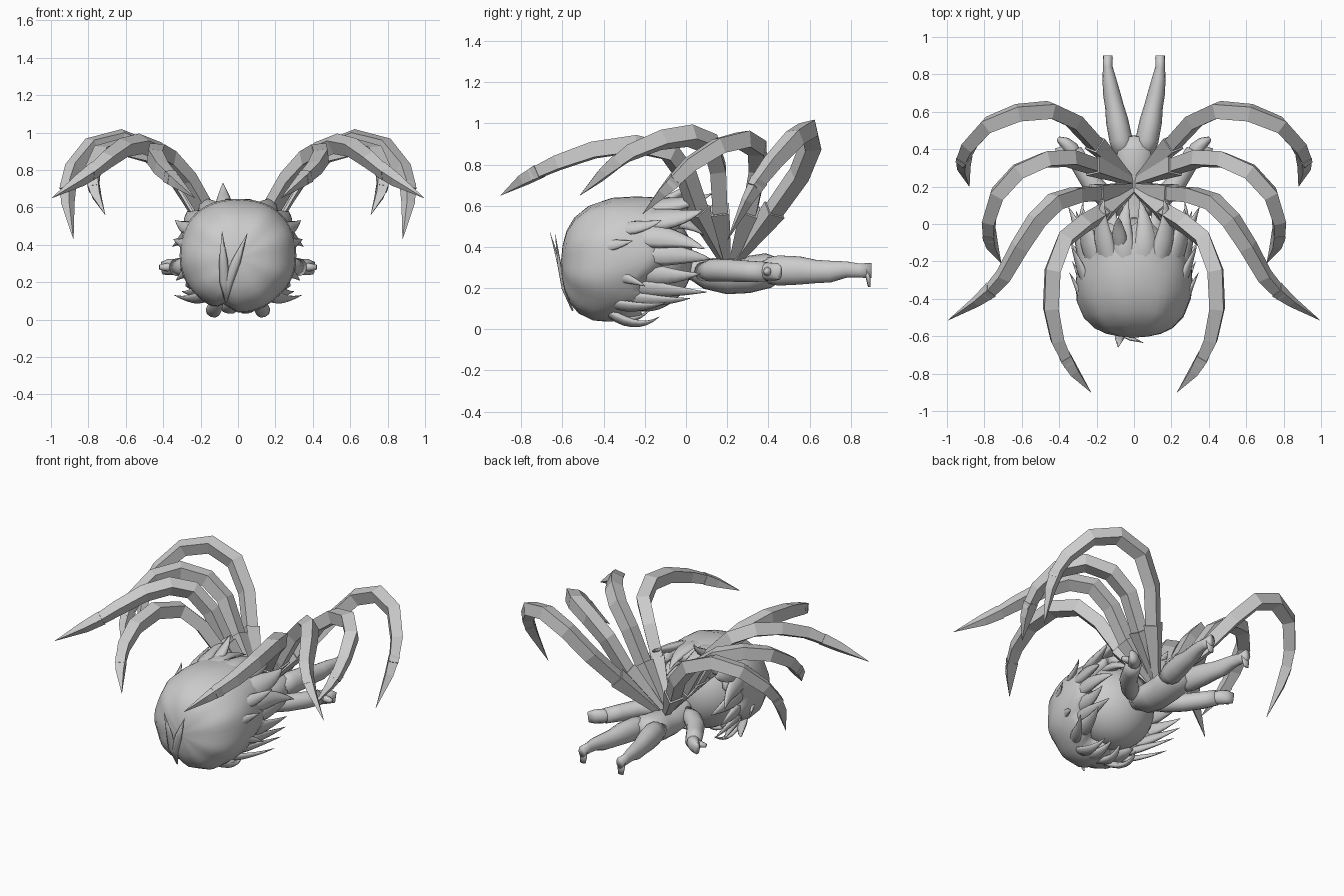
import bpy, math
from mathutils import Vector


def make(name, verts, faces, smooth=True, mirror=False):
    me = bpy.data.meshes.new(name)
    me.from_pydata([tuple(v) for v in verts], [], faces)
    me.update()
    ob = bpy.data.objects.new(name, me)
    bpy.context.collection.objects.link(ob)
    if smooth:
        for p in me.polygons:
            p.use_smooth = True
    if mirror:
        ob.modifiers.new("mirror", 'MIRROR').use_mirror_merge = False
    return ob


def tube(name, pts, radii, sides=10, ref=(0, 0, 1), smooth=True, mirror=False):
    """Loft elliptical rings along a path; a radius is a number or (side, ref) pair."""
    pts = [Vector(p) for p in pts]
    ref = Vector(ref).normalized()
    verts, faces, n = [], [], len(pts)
    for i, p in enumerate(pts):
        t = (pts[min(i + 1, n - 1)] - pts[max(i - 1, 0)]).normalized()
        a = (ref - t * ref.dot(t)).normalized()
        b = a.cross(t)
        r = radii[i]
        rb, ra = r if isinstance(r, tuple) else (r, r)
        for k in range(sides):
            w = 2 * math.pi * k / sides
            verts.append(p + b * rb * math.cos(w) + a * ra * math.sin(w))
    for i in range(n - 1):
        for k in range(sides):
            k2 = (k + 1) % sides
            faces.append((i * sides + k, i * sides + k2, (i + 1) * sides + k2, (i + 1) * sides + k))
    faces.append(tuple(reversed(range(sides))))
    faces.append(tuple(range((n - 1) * sides, n * sides)))
    return make(name, verts, faces, smooth, mirror)


def lock(name, a, b, c, w, thick=0.5, mirror=True):
    """Curved hair spike rooted under the cap at a, bending by b and ending at c."""
    a, b, c = Vector(a), Vector(b), Vector(c)
    out = (a + b) / 2 - Vector((0, -0.2, 0.34))
    out.y = 0
    a = a - out.normalized() * .025
    ctrl = b * 2 - (a + c) / 2
    pts, rad = [], []
    for i in range(9):
        t = i / 8
        pts.append(a * (1 - t) ** 2 + ctrl * 2 * t * (1 - t) + c * t * t)
        r = w * (1 - t ** 1.4) * min(1, .5 + 1.6 * t) + 0.002
        rad.append((r, r * thick))
    tube(name, pts, rad, 8, out, True, mirror)


# Hair cap: superellipse rings along y, with a rim slanted toward the face
profile = [(0, .02), (.012, .25), (.045, .48), (.11, .68), (.23, .86), (.42, .98),
           (.6, 1.0), (.8, .98), (1.0, .9), (.97, .78)]
N = 48
verts, faces = [], []
for f, r in profile:
    for k in range(N):
        w = 2 * math.pi * k / N
        c, s = math.cos(w), math.sin(w)
        x = math.copysign(abs(c) ** .88, c) * .312
        z = math.copysign(abs(s) ** .88, s) * .305
        if s < 0:
            x *= 1 - .2 * s * s
        # parting on the face side
        z += .04 * math.exp(-((x + .07) / .04) ** 2) * (s < -.5) * min(1, r)
        end = -.12 + .12 * s + .03 * math.cos(9 * w)
        verts.append((x * r, -.607 + f * (end + .607), .34 + z * r - .015 * (1 - r)))
for i in range(len(profile) - 1):
    for k in range(N):
        k2 = (k + 1) % N
        faces.append((i * N + k, i * N + k2, (i + 1) * N + k2, (i + 1) * N + k))
faces.append(tuple(reversed(range(N))))
make("hair_cap", verts, faces)

# Head inside the hair
bpy.ops.mesh.primitive_uv_sphere_add(segments=32, ring_count=20, location=(0, -.2, .34))
head = bpy.context.object
head.name = "head"
head.scale = (.26, .235, .255)
bpy.ops.object.shade_smooth_by_angle()

# Hair spikes around the rim, mirrored left and right
locks = [
    ((.05, -.26, .62), (.06, -.05, .61), (.03, .13, .57), .085),
    ((.13, -.24, .61), (.17, -.03, .61), (.16, .13, .66), .075),
    ((.21, -.25, .55), (.25, -.05, .54), (.27, .08, .58), .085),
    ((.10, -.18, .56), (.12, -.02, .52), (.10, .10, .45), .075),
    ((.28, -.27, .46), (.29, -.07, .44), (.35, .09, .39), .075),
    ((.28, -.27, .37), (.28, -.04, .36), (.27, .12, .34), .07),
    ((.27, -.27, .28), (.27, -.09, .26), (.31, .07, .27), .065),
    ((.24, -.30, .20), (.25, -.11, .19), (.28, .10, .18), .06),
    ((.20, -.34, .14), (.23, -.15, .14), (.30, .02, .15), .055),
    ((.19, -.38, .11), (.25, -.23, .11), (.34, -.10, .13), .045),
    ((.11, -.42, .09), (.14, -.26, .03), (.12, -.13, .06), .05),
    ((.04, -.42, .07), (.05, -.28, .05), (.03, -.17, .10), .055),
    ((.28, -.45, .41), (.30, -.35, .41), (.345, -.26, .43), .04),
    ((.27, -.34, .50), (.295, -.21, .50), (.335, -.12, .53), .045),
    ((.26, -.42, .27), (.285, -.30, .25), (.33, -.20, .21), .04),
]
for i, (a, b, c, w) in enumerate(locks):
    lock(f"hair_lock_{i + 1}", a, b, c, w)
lock("hair_tuft", (-.08, -.16, .62), (-.08, -.03, .66), (-.08, .03, .73), .05, .6, False)

# Two thin leaf-like strands on the crown
for i, (x, z, y) in enumerate([(-.085, .47, -.66), (.05, .46, -.635)]):
    pts = [(-.065, -.55, .09), (-.07 + (x + .07) * .15, -.595, .2),
           (-.07 + (x + .07) * .5, -.615, .31), (x, y, z)]
    tube(f"crown_strand_{i + 1}", pts, [.005, (.026, .01), (.024, .01), .001], 6, (0, -1, 0))

# Torso and neck
tube("torso", [(0, -.05, .31), (0, .04, .29), (0, .1, .27), (0, .2, .26), (0, .3, .265), (0, .4, .285), (0, .47, .29)],
     [(.05, .05), (.06, .055), (.11, .075), (.1, .09), (.1, .09), (.113, .085), (.06, .05)], 20)

# Legs and feet
tube("leg", [(.05, .36, .285), (.07, .45, .285), (.09, .55, .285), (.105, .63, .28), (.12, .7, .28),
             (.133, .78, .29), (.14, .84, .285), (.14, .9, .285)],
     [.055, (.062, .075), (.06, .07), (.05, .058), (.046, .054), (.036, .04), (.026, .035), (.025, .038)], 14, mirror=True)
tube("foot", [(.14, .875, .29), (.14, .885, .25), (.14, .89, .205)],
     [(.025, .015), (.027, .012), (.02, .006)], 8, (0, 1, 0), mirror=True)

# Sleeved arms, hands and thumbs
tube("arm", [(.06, .08, .28), (.14, .13, .285), (.22, .21, .285), (.28, .31, .28), (.325, .39, .28)],
     [.045, .055, .055, .053, .048], 14, mirror=True)
tube("hand", [(.30, .35, .28), (.335, .40, .28), (.37, .435, .28), (.405, .455, .275)],
     [.03, (.042, .045), (.032, .045), (.014, .035)], 10, mirror=True)
tube("thumb", [(.34, .40, .28), (.38, .395, .28), (.42, .39, .28)], [.025, .022, .014], 8, mirror=True)

# Four pairs of jointed spider limbs rising from the back
limbs = [
    [(.03, .25, .34), (.21, .43, .58), (.32, .55, .75), (.45, .61, .90), (.62, .595, .97),
     (.78, .53, .93), (.88, .42, .81), (.92, .33, .69), (.88, .20, .43)],
    [(.02, .23, .34), (.22, .31, .58), (.34, .35, .78), (.47, .345, .88), (.62, .28, .92),
     (.73, .16, .89), (.775, .02, .80), (.775, -.08, .70), (.71, -.21, .56)],
    [(.02, .20, .34), (.20, .165, .58), (.31, .155, .78), (.42, .12, .90), (.52, .02, .94),
     (.61, -.12, .92), (.70, -.28, .855), (.79, -.38, .78), (.995, -.515, .65)],
    [(.01, .18, .34), (.17, .06, .58), (.27, .00, .75), (.37, -.08, .86), (.435, -.25, .90),
     (.445, -.45, .87), (.41, -.62, .81), (.35, -.75, .75), (.23, -.9, .65)],
]
for i, path in enumerate(limbs):
    p = [Vector(q) for q in path]
    normal = (p[4] - p[1]).cross(p[8] - p[1]).normalized()
    tube(f"limb_socket_{i + 1}", p[:2], [.025, .064], 4, normal, False, True)
    tube(f"limb_{i + 1}", [p[0].lerp(p[1], .8)] + p[1:8],
         [.048, .051, .055, .057, .057, .054, .048, .037], 4, normal, False, True)
    tube(f"limb_claw_{i + 1}", [p[6].lerp(p[7], .7), p[7].lerp(p[8], .25), p[8]],
         [.045, (.037, .03), .001], 4, normal, False, True)
